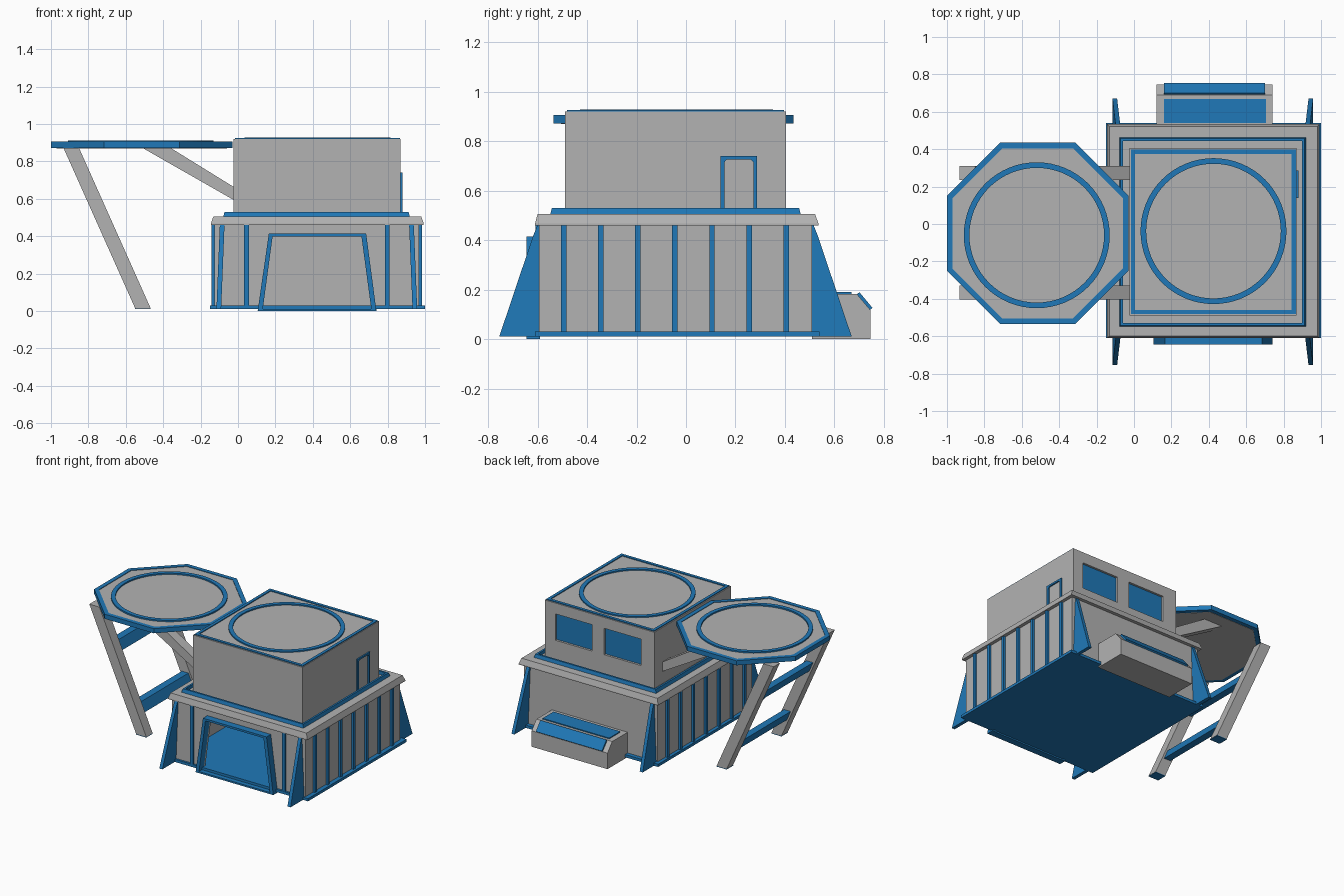
import bpy, bmesh
from math import sin, cos, pi

cube = bpy.data.objects.get("Cube")
if cube:
    bpy.data.objects.remove(cube, do_unlink=True)


def material(name, rgb):
    m = bpy.data.materials.new(name)
    m.use_nodes = True
    m.diffuse_color = (*rgb, 1)
    m.node_tree.nodes["Principled BSDF"].inputs["Base Color"].default_value = (*rgb, 1)
    return m


GREY = material("concrete grey", (0.45, 0.45, 0.45))
BLUE = material("trim blue", (0.014, 0.19, 0.48))


def skin(name, loops, mat, closed=False):
    """Join point loops with quads; cap the ends unless the loops close on themselves."""
    bm = bmesh.new()
    rows = [[bm.verts.new(p) for p in loop] for loop in loops]
    n = len(rows[0])
    for a, b in zip(rows, rows[1:] + rows[:1] if closed else rows[1:]):
        for i in range(n):
            j = (i + 1) % n
            bm.faces.new((a[i], a[j], b[j], b[i]))
    if not closed:
        bm.faces.new(rows[0])
        bm.faces.new(rows[-1])
    bmesh.ops.recalc_face_normals(bm, faces=bm.faces)
    mesh = bpy.data.meshes.new(name)
    bm.to_mesh(mesh)
    bm.free()
    mesh.materials.append(mat)
    ob = bpy.data.objects.new(name, mesh)
    bpy.context.collection.objects.link(ob)
    return ob


def place(pts, axis, d):
    """Set a 2D outline at depth d along an axis."""
    if axis == "x":
        return [(d, a, b) for a, b in pts]
    if axis == "y":
        return [(a, d, b) for a, b in pts]
    return [(a, b, d) for a, b in pts]


def prism(name, pts, axis, lo, hi, mat):
    return skin(name, [place(pts, axis, lo), place(pts, axis, hi)], mat)


def frame(name, outer, inner, axis, lo, hi, mat):
    loops = [place(outer, axis, lo), place(outer, axis, hi),
             place(inner, axis, hi), place(inner, axis, lo)]
    return skin(name, loops, mat, closed=True)


def rect(x0, x1, y0, y1, inset=0):
    x0, x1, y0, y1 = x0 + inset, x1 - inset, y0 + inset, y1 - inset
    return [(x0, y0), (x1, y0), (x1, y1), (x0, y1)]


def box(name, x0, x1, y0, y1, z0, z1, mat):
    return prism(name, rect(x0, x1, y0, y1), "z", z0, z1, mat)


def circle(cx, cy, r, n, turn=0):
    return [(cx + r * cos(2 * pi * i / n + turn), cy + r * sin(2 * pi * i / n + turn))
            for i in range(n)]


# Hollow ground floor with a doorway in the front wall
X0, X1, Y0, Y1, FLOOR, TOP = -0.125, 0.968, -0.595, 0.51, 0.03, 0.46
T = 0.02
box("floor_slab", -0.15, 1.0, -0.61, 0.54, 0.01, FLOOR, BLUE)
box("right_wall", X0, X0 + T, Y0, Y1, FLOOR, TOP, GREY)
box("left_wall", X1 - T, X1, Y0, Y1, FLOOR, TOP, GREY)
box("back_wall", X0 + T, X1 - T, Y1 - T, Y1, FLOOR, TOP, GREY)
door_in = [(0.135, FLOOR), (0.185, 0.4), (0.66, 0.4), (0.71, FLOOR)]
prism("front_wall", [(X0 + T, FLOOR)] + door_in + [(X1 - T, FLOOR), (X1 - T, TOP), (X0 + T, TOP)],
      "y", Y0, Y0 + T, GREY)

# Doorway surround and threshold
surround = [(0.105, 0), (0.165, 0.415), (0.685, 0.415), (0.74, 0),
            (0.714, 0), (0.66, 0.4), (0.185, 0.4), (0.131, 0)]
prism("door_surround", surround, "y", -0.645, Y0 + 0.005, BLUE)
box("door_threshold", 0.11, 0.735, -0.645, Y0, 0, 0.012, BLUE)

# Wall ribs
for i in range(7):
    y = -0.495 + 0.15 * i
    box("right_rib", X0 - 0.016, X0, y - 0.011, y + 0.011, FLOOR, TOP, BLUE)
    box("left_rib", X1, X1 + 0.016, y - 0.011, y + 0.011, FLOOR, TOP, BLUE)
for x in (0.045, 0.798):
    box("front_rib", x - 0.013, x + 0.013, Y0 - 0.014, Y0, FLOOR, TOP, BLUE)

# Sloping corner buttresses, leaning slightly outward
CX = (X0 + X1) / 2
for side in (-1, 1):
    for name, wall, out in (("front_buttress", Y0, -1), ("back_buttress", Y1, 1)):
        profile = [(-0.01, 0.01), (0.16, 0.01), (0.022, 0.42), (0.006, TOP), (-0.01, TOP)]
        loops = []
        for half in (0, 0.025):
            loops.append([(CX + side * (0.537 - half - 0.04 * z), wall + out * d, z)
                          for d, z in profile])
        skin(name, loops, BLUE)

# Ground floor roof with tapered edge and kerb
skin("roof_ledge", [place(rect(-0.145, 0.993, -0.61, 0.535), "z", TOP),
                    place(rect(-0.145, 0.993, -0.61, 0.535), "z", TOP + 0.008),
                    place(rect(-0.132, 0.98, -0.6, 0.522), "z", 0.505)], GREY)
kerb = (-0.08, 0.92, -0.55, 0.465)
skin("roof_kerb", [place(rect(*kerb), "z", 0.5),
                   place(rect(*kerb, 0.008), "z", 0.53),
                   place(rect(*kerb, 0.022), "z", 0.53),
                   place(rect(*kerb, 0.022), "z", 0.5)], BLUE, closed=True)

# Upper floor with two recessed rear windows
U0, U1, V0, V1, ROOF = -0.025, 0.87, -0.49, 0.405, 0.92
back = V1 - 0.02
box("upper_floor", U0, U1, V0, back, 0.5, ROOF, GREY)
windows = [(0.085, 0.385), (0.485, 0.785)]
sill, head = 0.645, 0.84
box("rear_wall_below_windows", U0, U1, back, V1, 0.5, sill, GREY)
box("rear_wall_above_windows", U0, U1, back, V1, head, ROOF, GREY)
edges = [U0] + [x for w in windows for x in w] + [U1]
for a, b in zip(edges[::2], edges[1::2]):
    box("rear_window_pier", a, b, back, V1, sill, head, GREY)
for a, b in windows:
    box("rear_window", a, b, back, back + 0.004, sill, head, BLUE)

# Side door surround
outer = [(0.14, 0.51), (0.14, 0.74), (0.287, 0.74), (0.287, 0.51)]
arch = [(0.272, 0.51), (0.272, 0.715), (0.262, 0.727), (0.165, 0.727), (0.155, 0.715), (0.155, 0.51)]
prism("side_door_surround", outer + arch, "x", U1 - 0.005, U1 + 0.01, BLUE)

# Upper roof border and landing circle
edge = (U0 + 0.008, U1 - 0.005, V0 + 0.008, V1 - 0.008)
frame("roof_border", rect(*edge), rect(*edge, 0.022), "z", ROOF - 0.005, 0.926, BLUE)


def landing_circle(name, cx, cy, z):
    frame(name, circle(cx, cy, 0.39, 64), circle(cx, cy, 0.36, 64), "z", z - 0.005, z + 0.009, BLUE)


landing_circle("roof_landing_circle", 0.425, -0.038, ROOF)

# Octagonal landing pad
PX, PY = -0.515, -0.05
k = 1 / cos(pi / 8)
rim_out = circle(PX, PY, 0.485 * k, 8, pi / 8)
rim_in = circle(PX, PY, 0.455 * k, 8, pi / 8)
frame("pad_rim", rim_out, rim_in, "z", 0.872, 0.906, BLUE)
prism("pad_deck", rim_in, "z", 0.87, 0.902, GREY)
landing_circle("pad_landing_circle", PX - 0.005, PY - 0.01, 0.903)

# Pad legs, struts and cross bars
for y in (-0.367, 0.273):
    lo, hi = y - 0.037, y + 0.037
    prism("pad_leg", [(-0.55, 0.015), (-0.467, 0.015), (-0.85, 0.872), (-0.933, 0.872)], "y", lo, hi, GREY)
    prism("pad_leg_foot", [(-0.55, 0.01), (-0.467, 0.01), (-0.469, 0.015), (-0.552, 0.015)], "y", lo, hi, BLUE)
    prism("pad_strut", [(U0, 0.595), (U0, 0.665), (-0.36, 0.872), (-0.51, 0.872)], "y", lo, hi, GREY)
for z in (0.18, 0.59):
    x = -0.502 - 0.447 * z
    prism("leg_cross_bar", [(x - 0.012, z - 0.035), (x + 0.042, z - 0.035),
                            (x + 0.012, z + 0.035), (x - 0.042, z + 0.035)], "y", -0.33, 0.236, BLUE)

# Rear annex with a sloped edge and blue panels
annex = [(Y1, 0), (0.745, 0), (0.745, 0.118), (0.69, 0.183), (Y1, 0.183)]
prism("rear_annex", annex, "x", 0.12, 0.74, GREY)
box("annex_top_panel", 0.16, 0.705, 0.54, 0.668, 0.18, 0.19, BLUE)
prism("annex_slope_panel", [(0.69, 0.18), (0.743, 0.118), (0.754, 0.126), (0.701, 0.19)],
      "x", 0.16, 0.7, BLUE)
